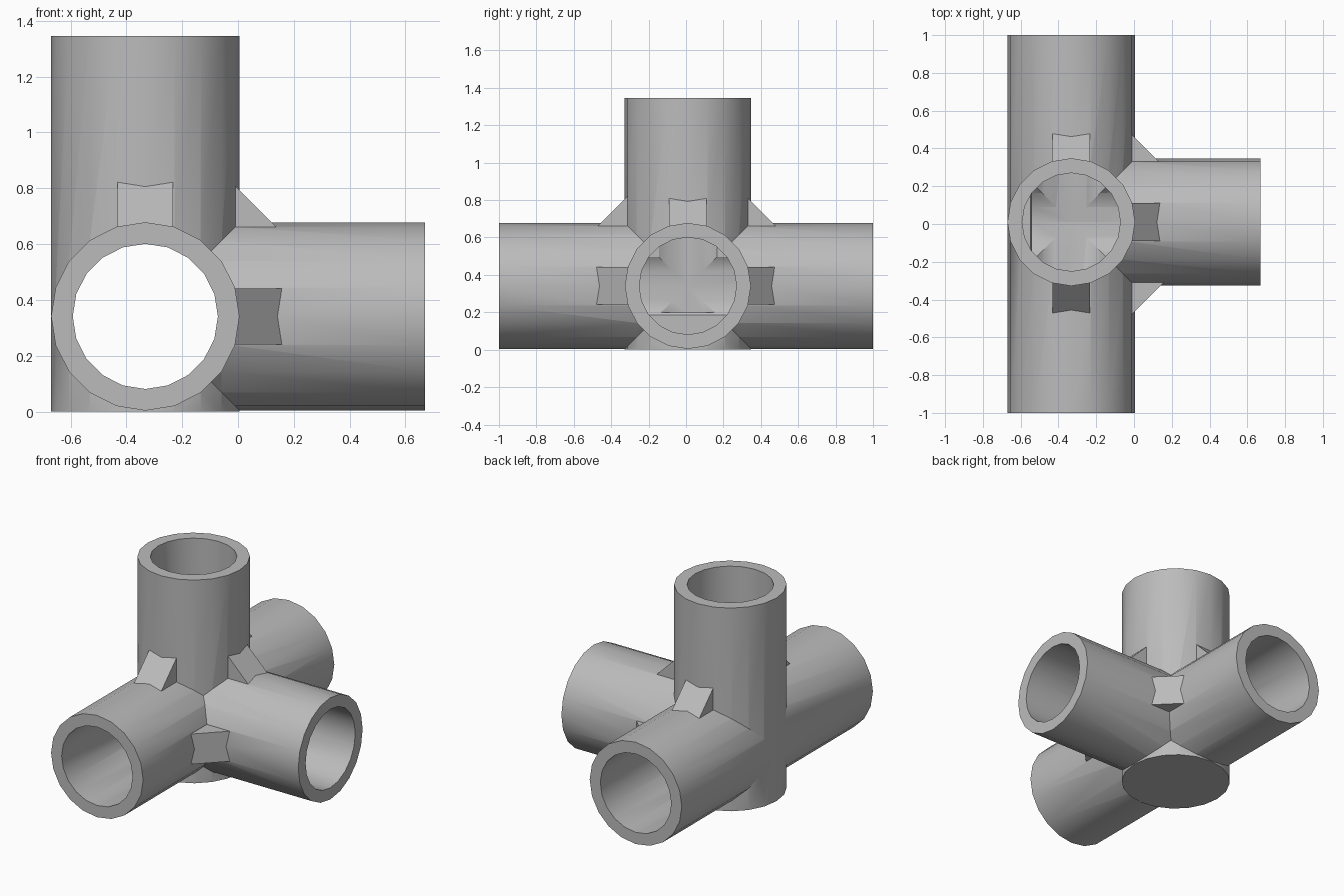
import bpy, bmesh
from math import radians
from mathutils import Vector, Matrix

cube = bpy.data.objects.get("Cube")
if cube:
    bpy.data.objects.remove(cube, do_unlink=True)

HUB = Vector((-0.332, 0.01, 0.341))   # where the three pipe axes meet
OUTER, BORE, SIDES = 0.338, 0.26, 20
AXES = {"x": Vector((1, 0, 0)), "y": Vector((0, 1, 0)), "z": Vector((0, 0, 1))}

grey = bpy.data.materials.new("light grey plastic")
grey.use_nodes = True
grey.diffuse_color = (0.5, 0.5, 0.5, 1)
grey.node_tree.nodes["Principled BSDF"].inputs["Base Color"].default_value = (0.5, 0.5, 0.5, 1)


def add_object(name, bm):
    bmesh.ops.recalc_face_normals(bm, faces=bm.faces)
    mesh = bpy.data.meshes.new(name)
    bm.to_mesh(mesh)
    bm.free()
    mesh.materials.append(grey)
    obj = bpy.data.objects.new(name, mesh)
    bpy.context.collection.objects.link(obj)
    return obj


def rod(name, axis, start, end, radius):
    """Solid cylinder along one axis through the hub, between two coordinates."""
    turn = {"x": Matrix.Rotation(radians(90), 4, "Y"),
            "y": Matrix.Rotation(radians(90), 4, "X"),
            "z": Matrix.Identity(4)}[axis]
    place = HUB.copy()
    place["xyz".index(axis)] = (start + end) / 2
    bm = bmesh.new()
    bmesh.ops.create_cone(bm, cap_ends=True, segments=SIDES, radius1=radius,
                          radius2=radius, depth=end - start,
                          matrix=Matrix.Translation(place) @ turn)
    return add_object(name, bm)


def gusset(name, u, v, reach, width=0.2):
    """Triangular web between two arms, leaning at 45 degrees."""
    side = u.cross(v).normalized() * width / 2
    inner = 0.2
    corners = [u * inner + v * inner, u * (reach - inner) + v * inner,
               u * inner + v * (reach - inner)]
    bm = bmesh.new()
    a = [bm.verts.new(HUB + c - side) for c in corners]
    b = [bm.verts.new(HUB + c + side) for c in corners]
    bm.faces.new(a)
    bm.faces.new(b[::-1])
    for i in range(3):
        j = (i + 1) % 3
        bm.faces.new((a[i], b[i], b[j], a[j]))
    return add_object(name, bm)


def combine(target, other, operation):
    mod = target.modifiers.new(operation.lower(), "BOOLEAN")
    mod.operation, mod.object, mod.solver = operation, other, "EXACT"
    bpy.context.view_layer.objects.active = target
    bpy.ops.object.modifier_apply(modifier=mod.name)
    bpy.data.objects.remove(other, do_unlink=True)


# Outer pipes
fitting = rod("pipe_fitting", "z", 0, 1.345, OUTER)
combine(fitting, rod("through_pipe", "y", -1, 1, OUTER - 0.0006), "UNION")
combine(fitting, rod("side_pipe", "x", HUB.x, 0.67, OUTER - 0.0012), "UNION")

# Corner webs
x, y, z = AXES.values()
for name, u, v, reach in (("front_web", -y, z, 0.803), ("back_web", y, z, 0.79),
                          ("side_web", x, z, 0.79),
                          ("front_side_web", x, -y, 0.81),
                          ("back_side_web", x, y, 0.785)):
    combine(fitting, gusset(name, u, v, reach), "UNION")

# Bores: one straight through, two blind
for axis, start, end in (("y", -1.1, 1.1), ("z", 0.2, 1.5), ("x", -0.54, 0.8)):
    combine(fitting, rod("bore_" + axis, axis, start, end, BORE), "DIFFERENCE")

# Smooth pipe walls, crisp edges
bpy.ops.object.select_all(action="DESELECT")
fitting.select_set(True)
bpy.context.view_layer.objects.active = fitting
bpy.ops.object.shade_smooth_by_angle(angle=radians(30))
